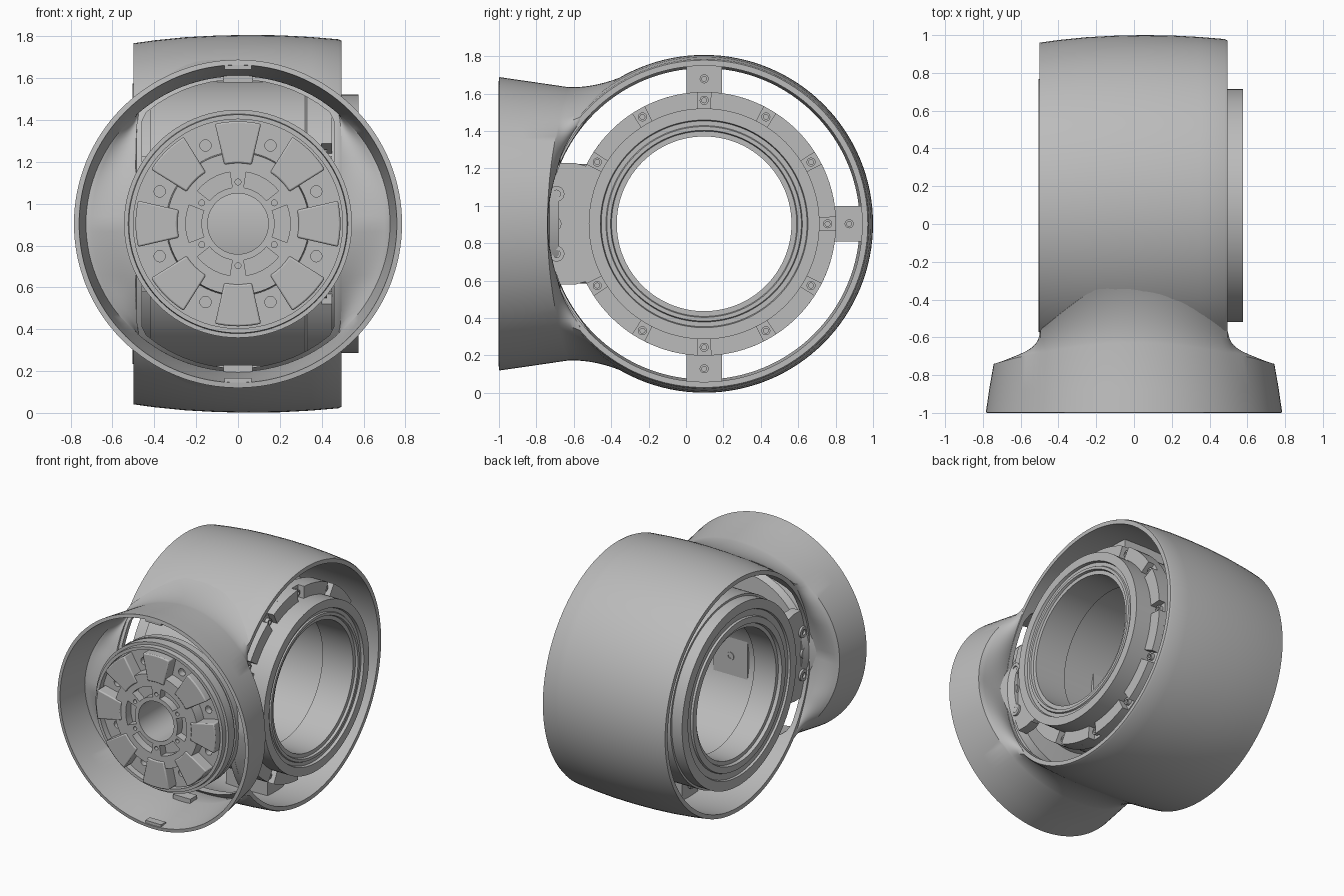
import bpy, bmesh, math
from math import sin, cos, radians, pi, sqrt

if "Cube" in bpy.data.objects:
    bpy.data.objects.remove(bpy.data.objects["Cube"])

YC, ZC = 0.097, 0.904   # centre of the cross drum

grey = bpy.data.materials.new("satin_grey")
grey.use_nodes = True
grey.diffuse_color = (0.5, 0.5, 0.5, 1)
grey.node_tree.nodes["Principled BSDF"].inputs["Base Color"].default_value = (0.5, 0.5, 0.5, 1)


def place(axis, u, v, a):
    return (a, YC + u, ZC + v) if axis == "x" else (u, a, ZC + v)


def finish(name, bm):
    bmesh.ops.recalc_face_normals(bm, faces=bm.faces[:])
    me = bpy.data.meshes.new(name)
    bm.to_mesh(me)
    bm.free()
    ob = bpy.data.objects.new(name, me)
    bpy.context.collection.objects.link(ob)
    me.materials.append(grey)
    return ob


def activate(ob):
    bpy.ops.object.select_all(action="DESELECT")
    ob.select_set(True)
    bpy.context.view_layer.objects.active = ob


def lathe(name, profile, axis, c=(0, 0), n=96):
    """Turn a closed (position, radius) outline around an axis."""
    bm = bmesh.new()
    rings = [[bm.verts.new(place(axis, c[0] + r * cos(2 * pi * i / n),
                                 c[1] + r * sin(2 * pi * i / n), a))
              for a, r in profile] for i in range(n)]
    m = len(profile)
    for i in range(n):
        p, q = rings[i], rings[(i + 1) % n]
        for j in range(m):
            k = (j + 1) % m
            bm.faces.new((p[j], p[k], q[k], q[j]))
    return finish(name, bm)


def add_prism(bm, pts, axis, a0, a1):
    lo = [bm.verts.new(place(axis, u, v, a0)) for u, v in pts]
    hi = [bm.verts.new(place(axis, u, v, a1)) for u, v in pts]
    bm.faces.new(lo)
    bm.faces.new(hi)
    for i in range(len(pts)):
        k = (i + 1) % len(pts)
        bm.faces.new((lo[i], lo[k], hi[k], hi[i]))


def prisms(name, outlines, axis, a0, a1):
    bm = bmesh.new()
    for pts in outlines:
        add_prism(bm, pts, axis, a0, a1)
    return finish(name, bm)


def sector(mid, half, r0, r1, n=8):
    angs = [radians(mid - half + 2 * half * i / n) for i in range(n + 1)]
    return ([(r1 * cos(t), r1 * sin(t)) for t in angs]
            + [(r0 * cos(t), r0 * sin(t)) for t in reversed(angs)])


def disc(angle, r, size, n=20):
    cx, cy = r * cos(radians(angle)), r * sin(radians(angle))
    return [(cx + size * cos(2 * pi * i / n), cy + size * sin(2 * pi * i / n)) for i in range(n)]


def block(angle, r0, r1, w):
    t = radians(angle)
    return [(r * cos(t) - s * sin(t), r * sin(t) + s * cos(t))
            for r, s in ((r0, -w), (r1, -w), (r1, w), (r0, w))]


def tube(name, axis, c, outer, inner, a0, a1):
    return lathe(name, [(a0, inner), (a0, outer), (a1, outer), (a1, inner)], axis, c, 20)


def polar(angle, r):
    return (r * cos(radians(angle)), r * sin(radians(angle)))


def cut(ob, cutter):
    mod = ob.modifiers.new("cut", "BOOLEAN")
    mod.operation, mod.solver, mod.object = "DIFFERENCE", "EXACT", cutter
    activate(ob)
    bpy.ops.object.modifier_apply(modifier=mod.name)
    bpy.data.objects.remove(cutter)


def clamp(v, m):
    return max(-m, min(m, v))


# Drum shell, slightly barrelled, opened toward the horn
drum = lathe("drum_shell", [(-.5, .832), (-.5, .863), (-.4, .877), (-.25, .892), (-.1, .9), (.05, .903),
                            (.2, .901), (.35, .893), (.48, .882), (.495, .875), (.495, .845),
                            (.3, .86), (.05, .866), (-.25, .855)], "x", n=128)
ring = [2 * pi * i / 64 for i in range(64)]
cut(drum, prisms("horn_opening", [[(clamp(.69 * cos(t), .46), .69 * sin(t)) for t in ring]],
                 "y", -1.1, -.2))

# Flared horn, blended into the drum
bm = bmesh.new()
N, STEPS = 128, 14
rows = []
for i in range(N):
    t = 2 * pi * i / N
    c, s = cos(t), sin(t)
    y1 = -.75 + .12 * s * s
    r1 = .735 - .14 * (y1 + .75)
    xe, ze = clamp(.72 * c, .485), (.735 + .07 * s * s) * s
    ye = YC - sqrt((.885 - .09 * xe * xe) ** 2 - ze * ze)
    p1 = (r1 * c, y1, r1 * s)
    bulge = .06 * min(1, 2.5 * abs(s)) - .01
    pc = ((r1 * c + xe) / 2, max(y1 + bulge, ye - .19 * abs(s) ** 3), .712 * s)
    pe = (xe, ye, ze)
    col = [(.772 * c, -1, .772 * s), (.754 * c, -.875, .754 * s)]
    for k in range(STEPS + 1):
        f = k / STEPS
        col.append(tuple((1 - f) ** 2 * a + 2 * f * (1 - f) * b + f * f * d
                         for a, b, d in zip(p1, pc, pe)))
    rows.append([bm.verts.new((x, y, ZC + z)) for x, y, z in col])
for i in range(N):
    p, q = rows[i], rows[(i + 1) % N]
    for j in range(len(p) - 1):
        bm.faces.new((p[j], p[j + 1], q[j + 1], q[j]))
horn = finish("horn_shell", bm)
wall = horn.modifiers.new("wall", "SOLIDIFY")
wall.thickness, wall.offset = .025, 0
activate(horn)
bpy.ops.object.modifier_apply(modifier="wall")

# Small keys inside the horn
for side, angle in (("top", 90), ("bottom", -90)):
    prisms(side + "_rim_key", [block(angle, .738, .768, .065)], "y", -.995, -.94)
    prisms(side + "_inner_key", [block(angle, .675, .72, .07)], "y", -.66, -.58)

# Inner housing: hollow turned body along the drum axis
lathe("inner_housing", [
    (.55, .467), (.55, .495), (.567, .5), (.567, .52), (.557, .525), (.557, .55), (.577, .555),
    (.577, .617), (.4, .617), (.4, .705), (.33, .705), (.32, .685),
    (-.42, .685), (-.42, .67), (-.505, .67), (-.505, .6), (-.49, .595), (-.49, .55),
    (-.505, .545), (-.505, .5), (-.48, .495), (-.48, .467), (-.3, .467), (-.3, .495),
    (.3, .495), (.3, .467)], "x", n=128)

# Flange segments with a bolt in every gap
prisms("flange_segments", [sector(15 + 30 * k, 12, .61, .705) for k in range(12)], "x", .39, .45)
for k in range(12):
    tube("flange_bolt", "x", polar(30 * k, .66), .024, .013, .39, .425)

# Brackets holding the housing in the drum
quarters = (-90, 0, 90)
prisms("drum_brackets", [block(a, .675, .88, .095) for a in quarters], "x", -.1, .24)
for a in quarters:
    tube("drum_bracket_bolt", "x", polar(a, .775), .024, .013, -.12, .26)

# Wide front brackets behind the rim on both sides, with three bolts each
for label, a0, a1 in (("left", .38, .45), ("right", -.47, -.4)):
    prisms(label + "_front_bracket", [[(-.6, -.3), (-.69, -.325), (-.77, -.325), (-.815, -.2), (-.835, 0),
                                       (-.815, .2), (-.77, .325), (-.69, .325), (-.6, .3)]], "x", a0, a1)
    out = a1 if a1 > 0 else a0
    for z in (-.16, 0, .16):
        tube(label + "_front_bolt", "x", (-.805 + abs(z) * .1, z), .042, .02, out - .015, out + .015)

# Panel on the inside wall of the housing
prisms("inner_panel", [[(-.24, -.16), (.04, -.16), (.04, .16), (-.24, .16)]], "y", -.43, -.378)
tube("inner_panel_bolt", "y", (-.1, 0), .03, .015, -.4, -.373)

# Front actuator: hub, flange and narrow neck
hub = lathe("actuator_body", [
    (-.96, .145), (-.96, .34), (-.88, .345), (-.88, .5), (-.925, .5), (-.925, .522),
    (-.89, .525), (-.89, .545), (-.82, .545), (-.82, .53), (-.8, .53), (-.8, .545),
    (-.75, .545), (-.73, .5), (-.68, .48), (-.67, .32), (-.45, .32), (-.45, .145)], "y")
cut(hub, prisms("pockets", [sector(60 * k, 21, .175, .25) for k in range(6)]
                + [disc(30 + 60 * k, .2, .014) for k in range(6)], "y", -1, -.9))
cut(hub, prisms("mount_holes", [disc(22.5 + 45 * k, .405, .027) for k in range(8)], "y", -1, -.83))

# Raised pads around the actuator face
pads = prisms("actuator_pads", [sector(45 * k, 13, .29, .49) for k in range(8)], "y", -.968, -.86)
bev = pads.modifiers.new("edge", "BEVEL")
bev.width, bev.segments, bev.limit_method = .008, 2, "ANGLE"

# Smooth shading with sharp edges kept
for ob in list(bpy.context.scene.objects):
    if ob.type == "MESH":
        activate(ob)
        bpy.ops.object.shade_smooth_by_angle(angle=radians(30))
